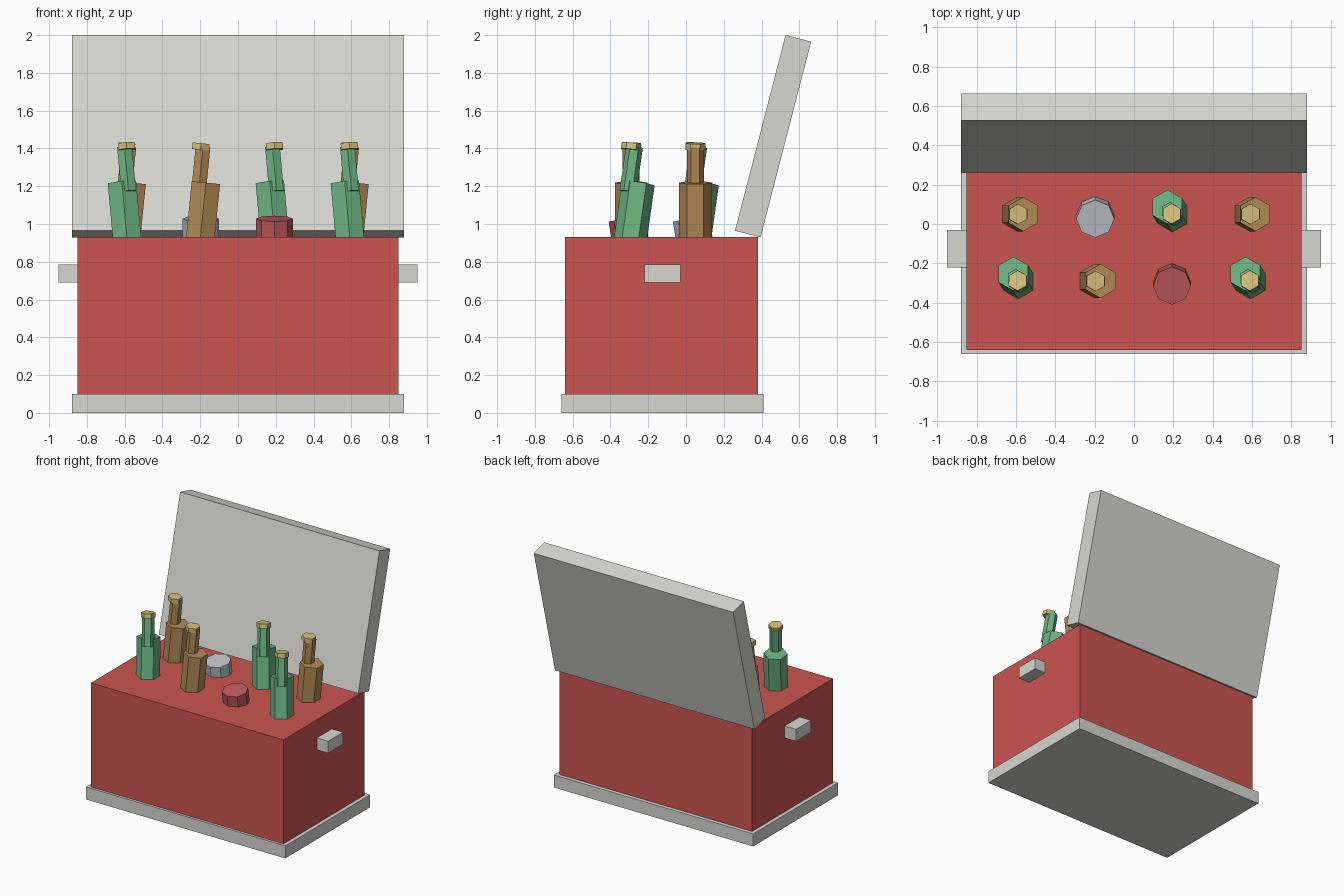
import bpy
from math import radians

if "Cube" in bpy.data.objects:
    bpy.data.objects.remove(bpy.data.objects["Cube"])


def material(name, rgb):
    m = bpy.data.materials.new(name)
    m.diffuse_color = (*rgb, 1)
    m.use_nodes = True
    m.node_tree.nodes["Principled BSDF"].inputs["Base Color"].default_value = m.diffuse_color
    return m


RED = material("red", (0.60, 0.09, 0.08))
PALE = material("pale_grey", (0.68, 0.68, 0.65))
GREEN = material("green_glass", (0.15, 0.45, 0.22))
BROWN = material("brown_glass", (0.45, 0.26, 0.09))
GOLD = material("gold", (0.68, 0.52, 0.20))
SILVER = material("silver", (0.52, 0.54, 0.58))
CAN_RED = material("can_red", (0.52, 0.10, 0.11))


def finish(name, mat):
    ob = bpy.context.object
    ob.name = ob.data.name = name
    ob.data.materials.append(mat)
    return ob


def box(name, mat, lo, hi):
    centre = [(a + b) / 2 for a, b in zip(lo, hi)]
    bpy.ops.mesh.primitive_cube_add(size=1, location=centre)
    ob = finish(name, mat)
    ob.scale = [b - a for a, b in zip(lo, hi)]
    return ob


def prism(name, mat, sides, radius, depth, centre, tilt):
    bpy.ops.mesh.primitive_cylinder_add(vertices=sides, radius=radius, depth=depth,
                                        location=centre, rotation=tilt)
    return finish(name, mat)


def bottle(name, mat, x, y, tilt):
    # each piece leans about its own centre
    prism(name + "_body", mat, 6, 0.087, 0.54, (x, y, 0.95), tilt)
    prism(name + "_neck", mat, 6, 0.045, 0.24, (x, y, 1.29), tilt)
    prism(name + "_cap", GOLD, 6, 0.052, 0.035, (x, y, 1.41), tilt)


# cooler box, base and side handles
box("cooler_body", RED, (-0.85, -0.64, 0.08), (0.85, 0.38, 0.93))
box("base_trim", PALE, (-0.88, -0.66, 0), (0.88, 0.41, 0.10))
box("left_handle", PALE, (-0.95, -0.22, 0.69), (-0.83, -0.03, 0.785))
box("right_handle", PALE, (0.83, -0.22, 0.69), (0.95, -0.03, 0.785))

# open lid leaning back
lid = box("lid", PALE, (-0.88, 0.39, 0.93), (0.88, 1.46, 1.07))
lid.location = (0, 0.461, 1.465)
lid.scale = (1.76, 0.14, 1.07)
lid.rotation_euler = (radians(-14.5), 0, 0)

# two rows of drinks
columns = (-0.59, -0.197, 0.193, 0.59)
rows = ((0.05, "BSGB"), (-0.29, "GBRG"))
for y, kinds in rows:
    for i, (x, kind) in enumerate(zip(columns, kinds)):
        tag = f"{'back' if y > 0 else 'front'}_{i + 1}"
        if kind == "G":
            bottle("green_bottle_" + tag, GREEN, x, y, (-0.14, -0.09, 0))
        elif kind == "B":
            bottle("brown_bottle_" + tag, BROWN, x, y, (0, 0.10, 0))
        else:
            prism("can_" + tag, SILVER if kind == "S" else CAN_RED, 8, 0.097, 0.26,
                  (x, y - 0.003, 0.90), (0.16, 0, 0))
